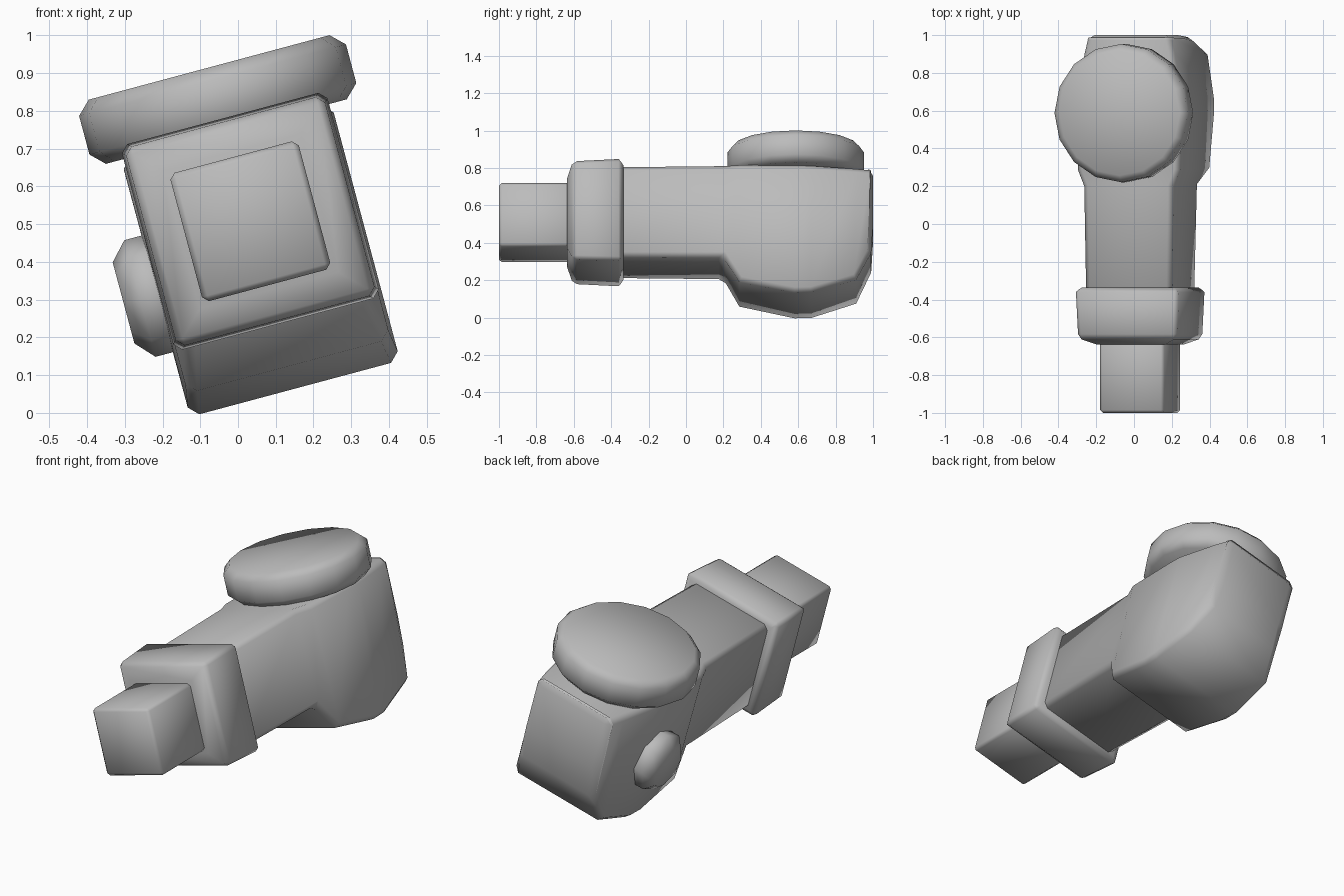
import bpy, bmesh, math
from mathutils import Matrix, Vector

cube = bpy.data.objects.get("Cube")
if cube:
    bpy.data.objects.remove(cube, do_unlink=True)

TILT = Matrix.Rotation(math.radians(-15), 4, 'Y')
CX = 0.163          # shared centre line before the tilt

grey = bpy.data.materials.new("plain_grey")
grey.use_nodes = True
colour = (0.5, 0.5, 0.5, 1)
grey.diffuse_color = colour
grey.node_tree.nodes["Principled BSDF"].inputs["Base Color"].default_value = colour


def finish(name, bm, bevel, min_angle=35):
    """Bevel the sharp edges, tilt the part and add it to the scene."""
    bmesh.ops.recalc_face_normals(bm, faces=bm.faces)
    if bevel:
        edges = [e for e in bm.edges if e.calc_face_angle(0) > math.radians(min_angle)]
        bmesh.ops.bevel(bm, geom=edges, offset=bevel, segments=1, affect='EDGES')
    bm.transform(TILT)
    mesh = bpy.data.meshes.new(name)
    bm.to_mesh(mesh)
    bm.free()
    mesh.materials.append(grey)
    for p in mesh.polygons:
        p.use_smooth = True
    mesh.set_sharp_from_angle(angle=math.radians(50))
    obj = bpy.data.objects.new(name, mesh)
    bpy.context.collection.objects.link(obj)
    return obj


def loft(name, stations, bevel, min_angle=35):
    """Join rectangles along y: (y, bottom, top, half width low, half width high)."""
    bm = bmesh.new()
    rings = []
    for y, low, high, a, b in stations:
        corners = [(-a, low), (a, low), (b, high), (-b, high)]
        rings.append([bm.verts.new((CX + x, y, z)) for x, z in corners])
    for r, s in zip(rings, rings[1:]):
        for i in range(4):
            j = (i + 1) % 4
            bm.faces.new((r[i], r[j], s[j], s[i]))
    bm.faces.new(rings[0])
    bm.faces.new(rings[-1])
    return finish(name, bm, bevel, min_angle)


def drum(name, sides, centre, radius, depth, rim, axis):
    """Round part with chamfered rims."""
    bm = bmesh.new()
    turn = Vector((0, 0, 1)).rotation_difference(Vector(axis)).to_matrix().to_4x4()
    bmesh.ops.create_cone(bm, cap_ends=True, segments=sides, radius1=radius,
                          radius2=radius, depth=depth,
                          matrix=Matrix.Translation(centre) @ turn)
    return finish(name, bm, rim, 60)


def square(y, half):
    return (y, 0.482 - half, 0.482 + half, half, half)


# Main body: square neck that widens into a deep rounded head
loft("body", [
    (-0.40, 0.232, 0.732, 0.235, 0.235),
    (0.20, 0.228, 0.736, 0.245, 0.245),
    (0.285, 0.085, 0.732, 0.278, 0.28),
    (0.58, 0.023, 0.728, 0.288, 0.288),
    (0.67, 0.025, 0.726, 0.288, 0.288),
    (0.91, 0.10, 0.72, 0.272, 0.245),
    (0.99, 0.26, 0.718, 0.225, 0.225),
    (1.0, 0.42, 0.714, 0.215, 0.22),
], 0.025, 50)

# Collar around the front of the neck
loft("collar", [square(-0.637, 0.19), square(-0.603, 0.272),
                square(-0.36, 0.282), square(-0.335, 0.25)], 0.02, 60)

# Square stub at the front
loft("front_stub", [square(-1.0, 0.176), square(-0.55, 0.176)], 0.015)

# Large cap on top and small knob on the right flank
drum("top_cap", 16, (CX, 0.587, 0.816), 0.366, 0.176, 0.035, (0, 0, 1))
drum("side_knob", 8, (-0.14, 0.585, 0.36), 0.16, 0.155, 0.045, (-1, 0, 0))
